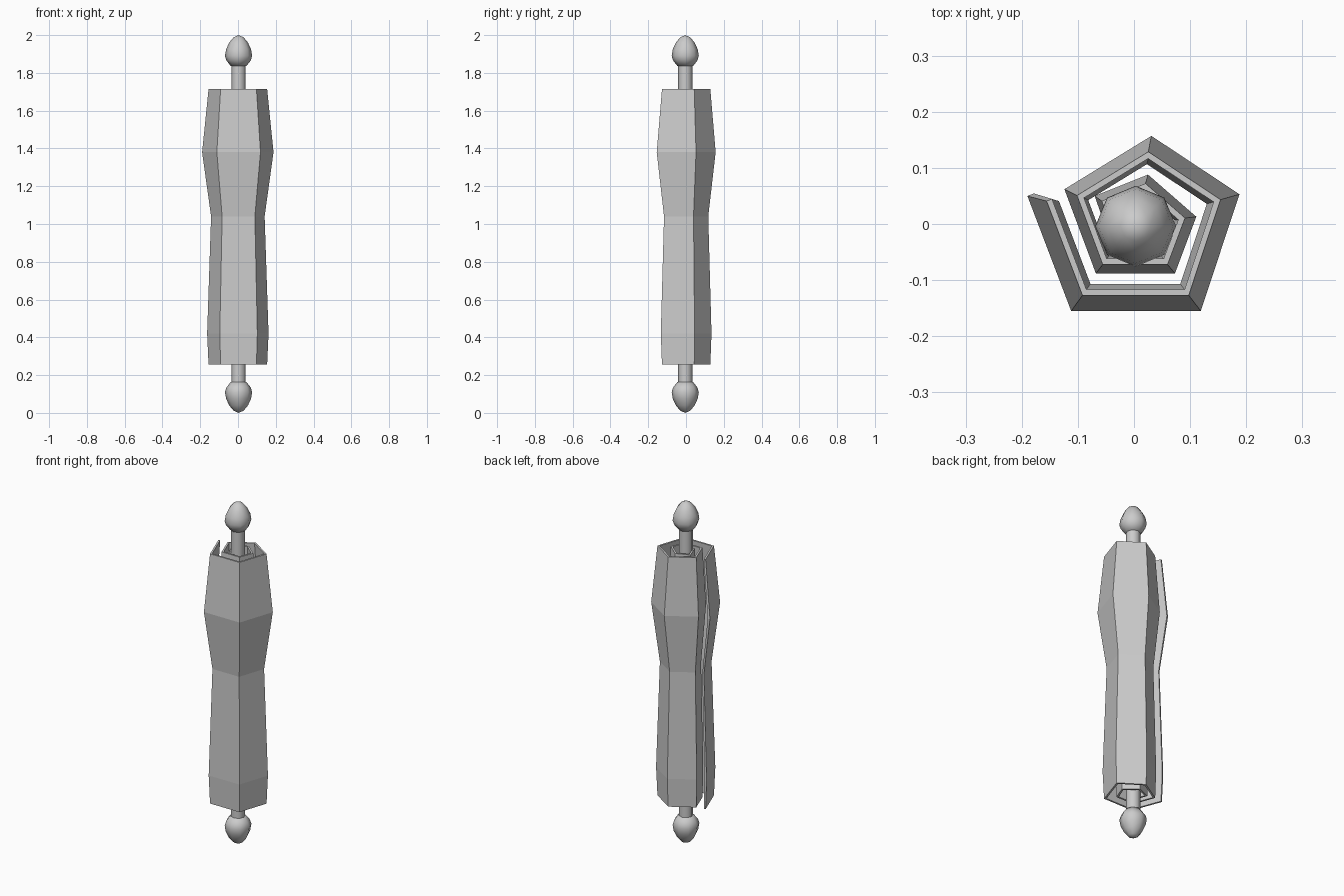
import bpy, bmesh, math
from mathutils import Vector

if "Cube" in bpy.data.objects:
    bpy.data.objects.remove(bpy.data.objects["Cube"])

CX, CY = 0.003, -0.004
SIDES = 8


def make_object(name, bm):
    bmesh.ops.recalc_face_normals(bm, faces=bm.faces)
    me = bpy.data.meshes.new(name)
    bm.to_mesh(me)
    bm.free()
    ob = bpy.data.objects.new(name, me)
    bpy.context.collection.objects.link(ob)
    return ob


def lathe(name, profile, smooth_angle):
    bm = bmesh.new()
    vs = [bm.verts.new((CX + r, CY, z)) for r, z in profile]
    es = [bm.edges.new(p) for p in zip(vs, vs[1:])]
    bmesh.ops.spin(bm, geom=vs + es, cent=(CX, CY, 0), axis=(0, 0, 1),
                   angle=2 * math.pi, steps=SIDES, use_duplicate=False)
    bmesh.ops.remove_doubles(bm, verts=bm.verts, dist=0.0005)
    ob = make_object(name, bm)
    bpy.ops.object.select_all(action='DESELECT')
    ob.select_set(True)
    bpy.context.view_layer.objects.active = ob
    bpy.ops.object.shade_smooth_by_angle(angle=math.radians(smooth_angle))
    return ob


# Rolled sheet: five-sided spiral, given as its outer line at the widest height
spiral = [Vector(p) for p in (
    (-0.190, 0.050), (-0.112, -0.155), (0.119, -0.155), (0.188, 0.053),
    (0.031, 0.157), (-0.124, 0.062), (-0.068, -0.088), (0.073, -0.088),
    (0.111, 0.013), (0.025, 0.088), (-0.070, 0.050), (-0.037, -0.046))]
levels = [(0.255, 0.82), (0.42, 0.86), (1.04, 0.75), (1.38, 1.0), (1.715, 0.82)]
THICK = 0.0125


def inward(points, dist):
    # Mitred offset to the left of the travel direction
    out = []
    for i, p in enumerate(points):
        normals = []
        for a, b in ((i - 1, i), (i, i + 1)):
            if a >= 0 and b < len(points):
                d = (points[b] - points[a]).normalized()
                normals.append(Vector((-d.y, d.x)))
        m = sum(normals, Vector((0, 0))).normalized()
        out.append(p + m * dist / m.dot(normals[0]))
    return out


section = spiral + inward(spiral, THICK)[::-1]
bm = bmesh.new()
rings = [[bm.verts.new((p.x * s, p.y * s, z)) for p in section] for z, s in levels]
n = len(section)
for lo, hi in zip(rings, rings[1:]):
    for i in range(n):
        j = (i + 1) % n
        bm.faces.new((lo[i], lo[j], hi[j], hi[i]))
for ring in (rings[0], rings[-1]):
    for i in range(n // 2 - 1):
        bm.faces.new((ring[i], ring[i + 1], ring[n - 2 - i], ring[n - 1 - i]))
make_object("rolled_sheet", bm)

# Rod through the roll
lathe("rod", [(0, 0.14), (0.038, 0.14), (0.038, 1.86), (0, 1.86)], 50)

# Pointed knobs, mirrored at both ends
knob = [(0, 0.0), (0.027, 0.012), (0.05, 0.04), (0.066, 0.075),
        (0.072, 0.11), (0.064, 0.135), (0.042, 0.163), (0, 0.163)]
lathe("bottom_knob", knob, 60)
lathe("top_knob", [(r, 2 - z) for r, z in knob], 60)
